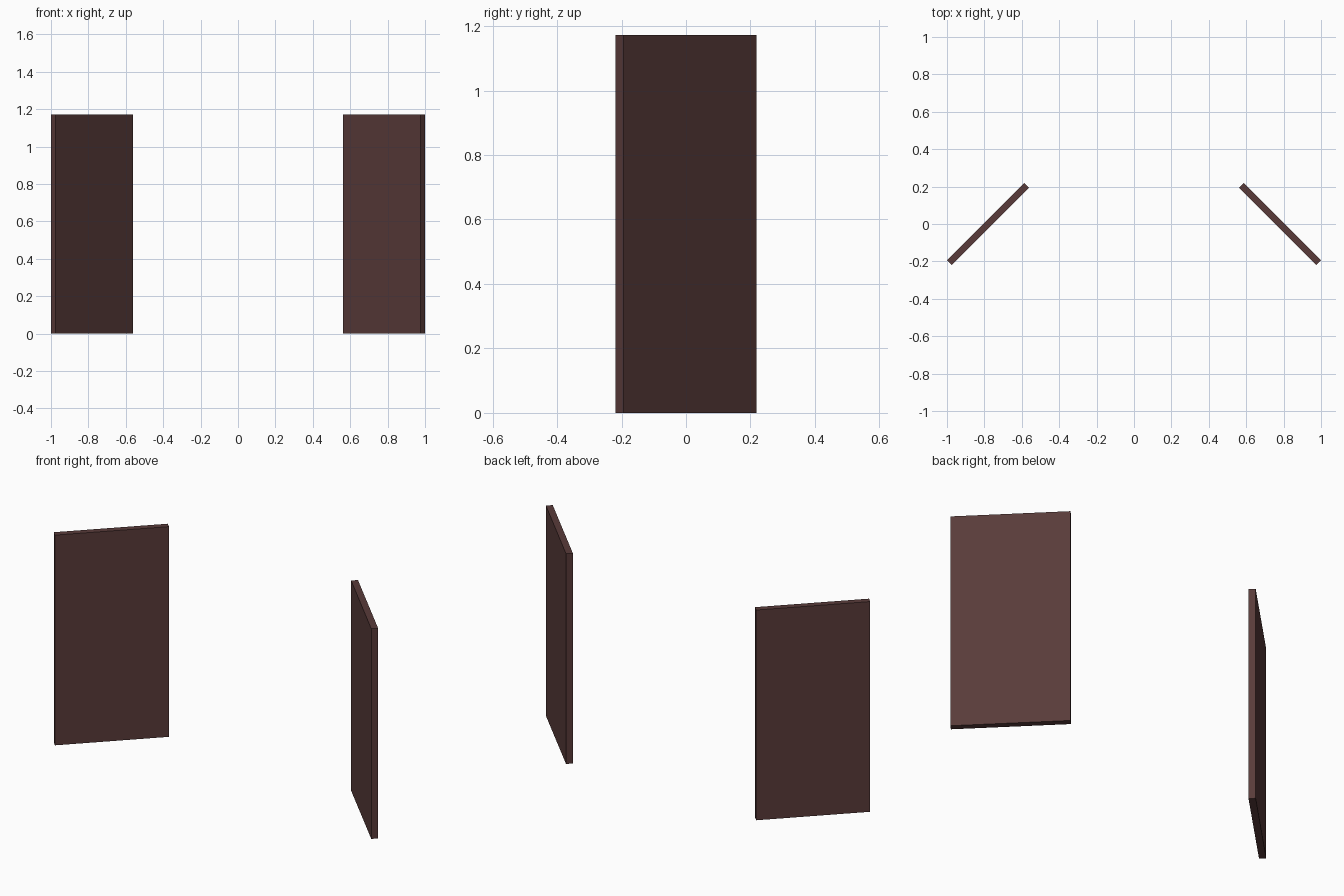
import bpy, bmesh, math
from mathutils import Matrix

if "Cube" in bpy.data.objects:
    bpy.data.objects.remove(bpy.data.objects["Cube"])

LENGTH, THICK, HEIGHT = 0.585, 0.035, 1.172
CENTRE_X = 0.781

brown = bpy.data.materials.new("dark brown")
brown.diffuse_color = (0.100, 0.044, 0.042, 1)
brown.use_nodes = True
brown.node_tree.nodes["Principled BSDF"].inputs["Base Color"].default_value = brown.diffuse_color


def panel(name, side):
    """Thin upright panel turned 45 degrees; side is -1 left, +1 right."""
    bm = bmesh.new()
    bmesh.ops.create_cube(bm, size=1)
    bmesh.ops.scale(bm, vec=(LENGTH, THICK, HEIGHT), verts=bm.verts)
    bmesh.ops.translate(bm, vec=(0, 0, HEIGHT / 2), verts=bm.verts)
    mesh = bpy.data.meshes.new(name)
    bm.to_mesh(mesh)
    bm.free()
    mesh.materials.append(brown)
    obj = bpy.data.objects.new(name, mesh)
    obj.location.x = side * CENTRE_X
    obj.rotation_euler.z = -side * math.pi / 4
    bpy.context.collection.objects.link(obj)


# The two mirrored panels
panel("left_panel", -1)
panel("right_panel", 1)
